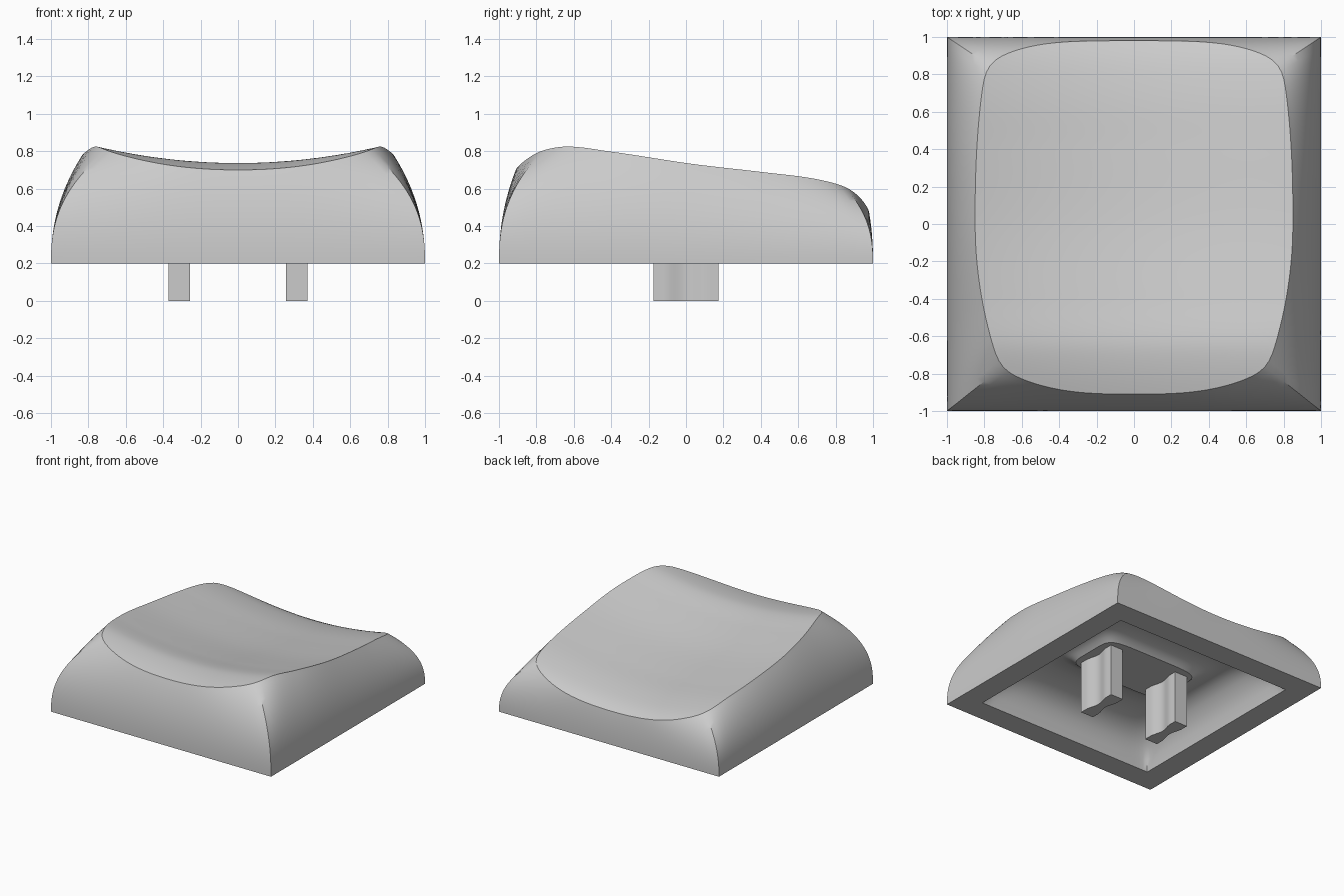
import bpy, bmesh, math

if "Cube" in bpy.data.objects:
    bpy.data.objects.remove(bpy.data.objects["Cube"])

SIDE = 40  # segments along each side

grey = bpy.data.materials.new("light grey plastic")
grey.use_nodes = True
COLOUR = (0.6, 0.6, 0.6, 1)
grey.diffuse_color = COLOUR
grey.node_tree.nodes["Principled BSDF"].inputs["Base Color"].default_value = COLOUR


def finish(name, bm):
    bmesh.ops.recalc_face_normals(bm, faces=bm.faces)
    mesh = bpy.data.meshes.new(name)
    bm.to_mesh(mesh)
    bm.free()
    mesh.materials.append(grey)
    obj = bpy.data.objects.new(name, mesh)
    bpy.context.collection.objects.link(obj)
    bpy.ops.object.select_all(action="DESELECT")
    obj.select_set(True)
    bpy.context.view_layer.objects.active = obj
    bpy.ops.object.shade_smooth_by_angle(angle=math.radians(30))
    return obj


def spline(points, t):
    """Smooth curve through (t, value) points."""
    def slope(i):
        a, b = points[max(i - 1, 0)], points[min(i + 1, len(points) - 1)]
        return (b[1] - a[1]) / (b[0] - a[0])
    i = 0
    while i < len(points) - 2 and t > points[i + 1][0]:
        i += 1
    (a, p), (b, q) = points[i], points[i + 1]
    w = b - a
    u = (t - a) / w
    return (p * (1 + 2 * u) * (1 - u) ** 2 + q * u * u * (3 - 2 * u)
            + w * slope(i) * u * (1 - u) ** 2 + w * slope(i + 1) * u * u * (u - 1))


# Height of the dished top: ridge line along y plus a cylindrical dip across x
RIDGE = [(-1, .67), (-.91, .70), (-.75, .73), (-.62, .735), (-.4, .695),
         (0, .625), (.4, .58), (.65, .555), (.82, .525), (.92, .495), (1, .455)]


def top_z(x, y):
    return spline(RIDGE, y) + .155 * x * x


def side_params():
    return [(k, -1 + 2 * i / SIDE) for k in range(4) for i in range(SIDE)]


def square_point(k, s):
    return [(s, -1), (1, s), (-s, 1), (-1, -s)][k]


def outline_point(k, s):
    """Barrel-shaped edge of the dish."""
    a = abs(s)
    if k == 0:
        return .715 * s, -.91 + .135 * a ** 3
    if k == 2:
        return -.79 * s, .98 - .12 * a ** 4
    sign = 1 if k == 1 else -1
    y = s * sign
    if y > 0:
        return sign * (.85 - .06 * a ** 2.5), .86 * y
    return sign * (.85 - .135 * a ** 2), .775 * y


def soften(points):
    """Round the corners of a closed outline."""
    n = len(points)
    return [tuple((points[i - 1][c] + 2 * points[i][c] + points[(i + 1) % n][c]) / 4
                  for c in (0, 1)) for i in range(n)]


def rounded(x, y, sx, sy, power):
    """Square point pulled onto a rounded rectangle."""
    f = 1 / (abs(x) ** power + abs(y) ** power) ** (1 / power)
    return x * f * sx, y * f * sy


# Keycap shell: cavity with a central boss, rim, curved walls and dished top
params = side_params()
base = [square_point(k, s) for k, s in params]
edge = [outline_point(k, s) for k, s in params]
for _ in range(5):
    edge = soften(edge)
rings = []
for sx, sy, z, power in [(.43, .24, .43, 6), (.46, .27, .457, 6), (.51, .33, .48, 6),
                         (.58, .45, .485, 6), (.65, .60, .465, 8), (.71, .70, .42, 10),
                         (.76, .76, .35, 16), (.79, .79, .28, 40)]:
    rings.append([(*rounded(x, y, sx, sy, power), z) for x, y in base])
rings.append([(.81 * x, .81 * y, .2) for x, y in base])
for i in range(21):
    t = i / 20
    ring = []
    for (k, s), (bx, by), (ex, ey) in zip(params, base, edge):
        pull = t ** (2.2 + .3 * s ** 4)
        ring.append((bx + (ex - bx) * pull, by + (ey - by) * pull,
                     .2 + (top_z(ex, ey) - .2) * t))
    rings.append(ring)
for i in range(1, 30):
    f = 1 - i / 30
    rings.append([(x * f, y * f, top_z(x * f, y * f)) for x, y in edge])

bm = bmesh.new()
loops = [[bm.verts.new(p) for p in ring] for ring in rings]
for low, high in zip(loops, loops[1:]):
    for i in range(len(low)):
        j = (i + 1) % len(low)
        bm.faces.new((low[i], low[j], high[j], high[i]))
bm.faces.new(loops[0])
centre = bm.verts.new((0, 0, top_z(0, 0)))
for i in range(len(base)):
    bm.faces.new((loops[-1][i], loops[-1][(i + 1) % len(base)], centre))
finish("keycap_shell", bm)


# Mounting prongs with a shallow groove down both broad faces
def groove(y):
    return .0575 - .022 * (1 + math.cos(math.pi * min(abs(y) / .12, 1))) / 2


for name, x0 in (("left_prong", .315), ("right_prong", -.315)):
    ys = [-.175 + .35 * i / 24 for i in range(25)]
    section = [(x0 + groove(y), y) for y in ys]
    section += [(x0 - groove(y), y) for y in reversed(ys)]
    bm = bmesh.new()
    face = bm.faces.new([bm.verts.new((x, y, 0)) for x, y in section])
    side = bmesh.ops.extrude_face_region(bm, geom=[face])["geom"]
    bmesh.ops.translate(bm, vec=(0, 0, .44),
                        verts=[v for v in side if isinstance(v, bmesh.types.BMVert)])
    finish(name, bm)
